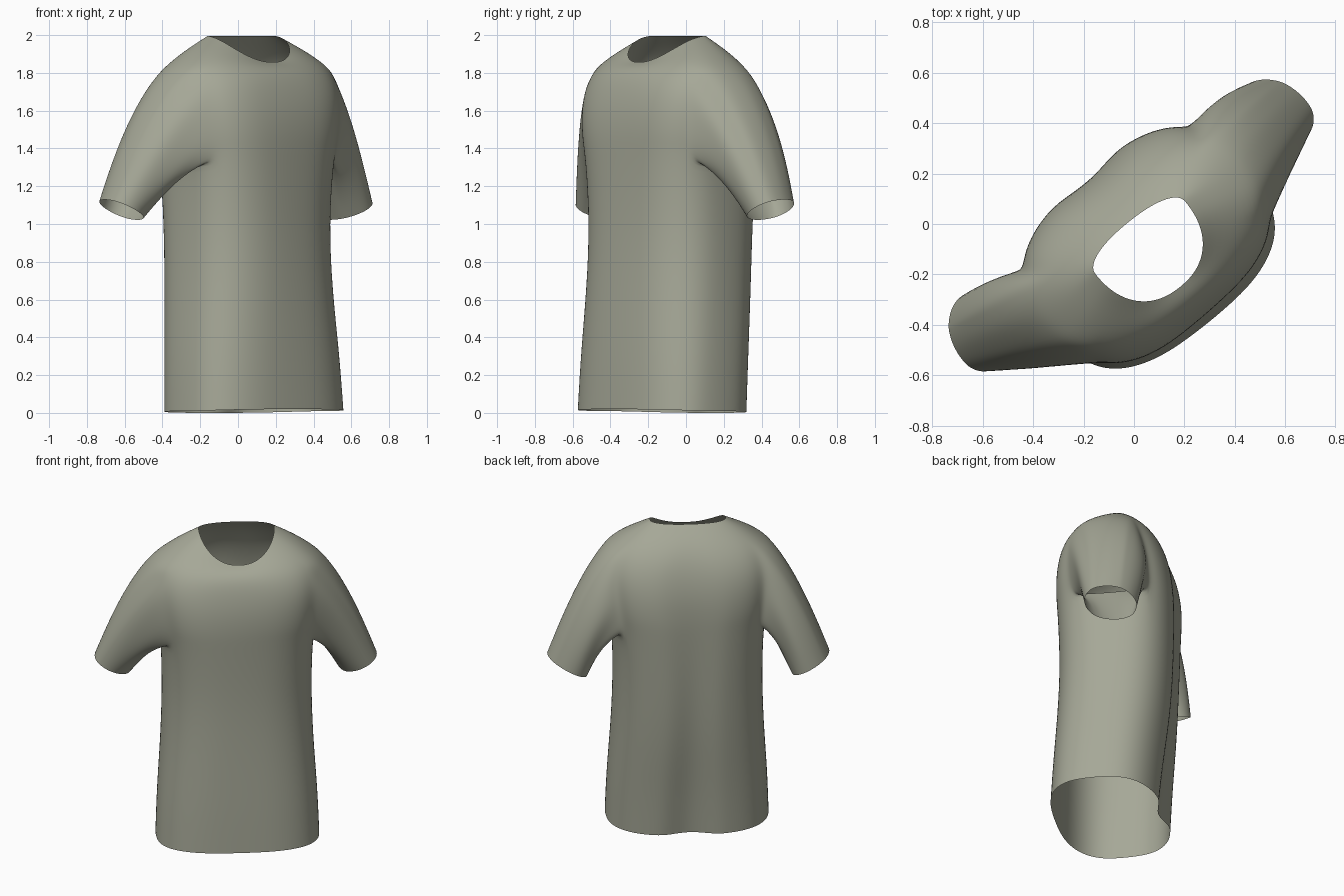
import bpy, bmesh, math
from mathutils import Vector, Matrix

cube = bpy.data.objects.get("Cube")
if cube:
    bpy.data.objects.remove(cube, do_unlink=True)

COLS = 32            # columns around the torso
HALF = 3             # half width of an armhole in columns
LOW, HIGH = 4, 8     # torso rows at armpit and shoulder seam
STEPS = 7            # rings along a sleeve
CX = -0.015

# front z, side z, back z, half width, front y, middle y, back y, roundness, back crease, twist
ROWS = [
    (0.02, 0.01, 0.00, 0.497, -0.49, -0.16, 0.195, 0.74, 0.07, 0),
    (0.30, 0.30, 0.30, 0.487, -0.48, -0.14, 0.215, 0.76, 0.055, 1),
    (0.65, 0.65, 0.65, 0.460, -0.46, -0.11, 0.25, 0.78, 0.04, 3),
    (1.00, 1.00, 1.00, 0.450, -0.445, -0.09, 0.265, 0.78, 0.035, 4),
    (1.36, 1.33, 1.36, 0.460, -0.455, -0.09, 0.27, 0.70, 0.03, 3),
    (1.46, 1.43, 1.46, 0.480, -0.46, -0.09, 0.27, 0.67, 0.03, 2),
    (1.58, 1.56, 1.59, 0.500, -0.455, -0.09, 0.26, 0.67, 0.025, 1),
    (1.69, 1.71, 1.72, 0.510, -0.435, -0.09, 0.23, 0.70, 0.02, 0),
    (1.78, 1.845, 1.83, 0.470, -0.405, -0.09, 0.18, 0.78, 0.01, 0),
    (1.83, 1.925, 1.92, 0.360, -0.365, -0.08, 0.11, 0.85, 0.0, 0),
    (1.855, 1.995, 1.995, 0.230, -0.31, -0.06, 0.02, 0.88, 0.0, 0),
]


def power(v, e):
    return math.copysign(abs(v) ** e, v)


def torso_point(row, col):
    zf, zs, zb, a, yf, ym, yb, e, crease, twist = row
    ang = 2 * math.pi * col / COLS
    c, s = math.cos(ang), math.sin(ang)
    y = ym + (yb - ym if s > 0 else ym - yf) * power(s, e)
    z = zs + ((zb if s > 0 else zf) - zs) * abs(s) ** 1.5
    if col == COLS // 4:             # fold down the middle of the back
        y -= crease
    p = Vector((a * power(c, e), y - ym, z))
    return Matrix.Rotation(math.radians(twist), 3, 'Z') @ p + Vector((CX, ym, 0))


bm = bmesh.new()
grid = [[bm.verts.new(torso_point(r, c)) for c in range(COLS)] for r in ROWS]


def vert(r, c):
    return grid[r][c % COLS]


# Torso, leaving both armholes open
arm_cols = {(m + k) % COLS for m in (0, COLS // 2) for k in range(-HALF, HALF)}
for r in range(len(ROWS) - 1):
    for c in range(COLS):
        if LOW <= r < HIGH and c in arm_cols:
            continue
        bm.faces.new((vert(r, c), vert(r, c + 1), vert(r + 1, c + 1), vert(r + 1, c)))


# Sleeve grown from the armhole edge to the cuff
def sleeve(mid, side, cuff_y):
    loop = [vert(LOW, mid + k) for k in range(-HALF, HALF + 1)]
    loop += [vert(r, mid + HALF) for r in range(LOW + 1, HIGH + 1)]
    loop += [vert(HIGH, mid + k) for k in range(HALF - 1, -HALF - 1, -1)]
    loop += [vert(r, mid - HALF) for r in range(HIGH - 1, LOW, -1)]
    n = len(loop)
    centre = sum((v.co for v in loop), Vector()) / n
    rings = [loop]
    angles = [math.atan2((v.co.z - centre.z) / 0.25, (v.co.y - centre.y) / 0.24) for v in loop]
    for k in range(1, STEPS + 1):
        t = k / STEPS
        ring = []
        for i, (v, ang) in enumerate(zip(loop, angles)):
            c, s = math.cos(ang), math.sin(ang)
            bend = Vector((CX + side * (0.58 + 0.065 * s), -0.03 + 0.23 * c, 1.46 + 0.25 * s))
            cuff = Vector((CX + side * (0.735 + 0.115 * s - 0.03 * c),
                           cuff_y + 0.16 * c, 1.075 + 0.055 * s))
            p = v.co * (1 - t) ** 2 + bend * 2 * t * (1 - t) + cuff * t * t
            # soft wrinkles near the seam
            p.y += 0.008 * math.sin(2.5 * i) * math.sin(math.pi * t)
            ring.append(bm.verts.new(p))
        rings.append(ring)
    for low, high in zip(rings, rings[1:]):
        for i in range(n):
            j = (i + 1) % n
            bm.faces.new((low[i], low[j], high[j], high[i]))


sleeve(0, 1, -0.005)
sleeve(COLS // 2, -1, 0.055)

bmesh.ops.delete(bm, geom=[v for v in bm.verts if not v.link_faces], context='VERTS')
bmesh.ops.recalc_face_normals(bm, faces=bm.faces)
# The open shell must face outward at the front of the chest
bm.normal_update()
front = min(bm.faces, key=lambda f: f.calc_center_median().y)
if front.normal.y > 0:
    bmesh.ops.reverse_faces(bm, faces=bm.faces)
for f in bm.faces:
    f.smooth = True

mesh = bpy.data.meshes.new("shirt")
bm.to_mesh(mesh)
bm.free()

# Cloth
cloth = bpy.data.materials.new("sage grey cloth")
cloth.use_nodes = True
colour = (0.38, 0.39, 0.31, 1)
cloth.diffuse_color = colour
bsdf = next(n for n in cloth.node_tree.nodes if n.type == 'BSDF_PRINCIPLED')
bsdf.inputs["Base Color"].default_value = colour
bsdf.inputs["Roughness"].default_value = 0.9
mesh.materials.append(cloth)

shirt = bpy.data.objects.new("shirt", mesh)
bpy.context.scene.collection.objects.link(shirt)
shirt.rotation_euler.z = math.radians(39)
smooth = shirt.modifiers.new("smooth cloth", 'SUBSURF')
smooth.levels = smooth.render_levels = 2
